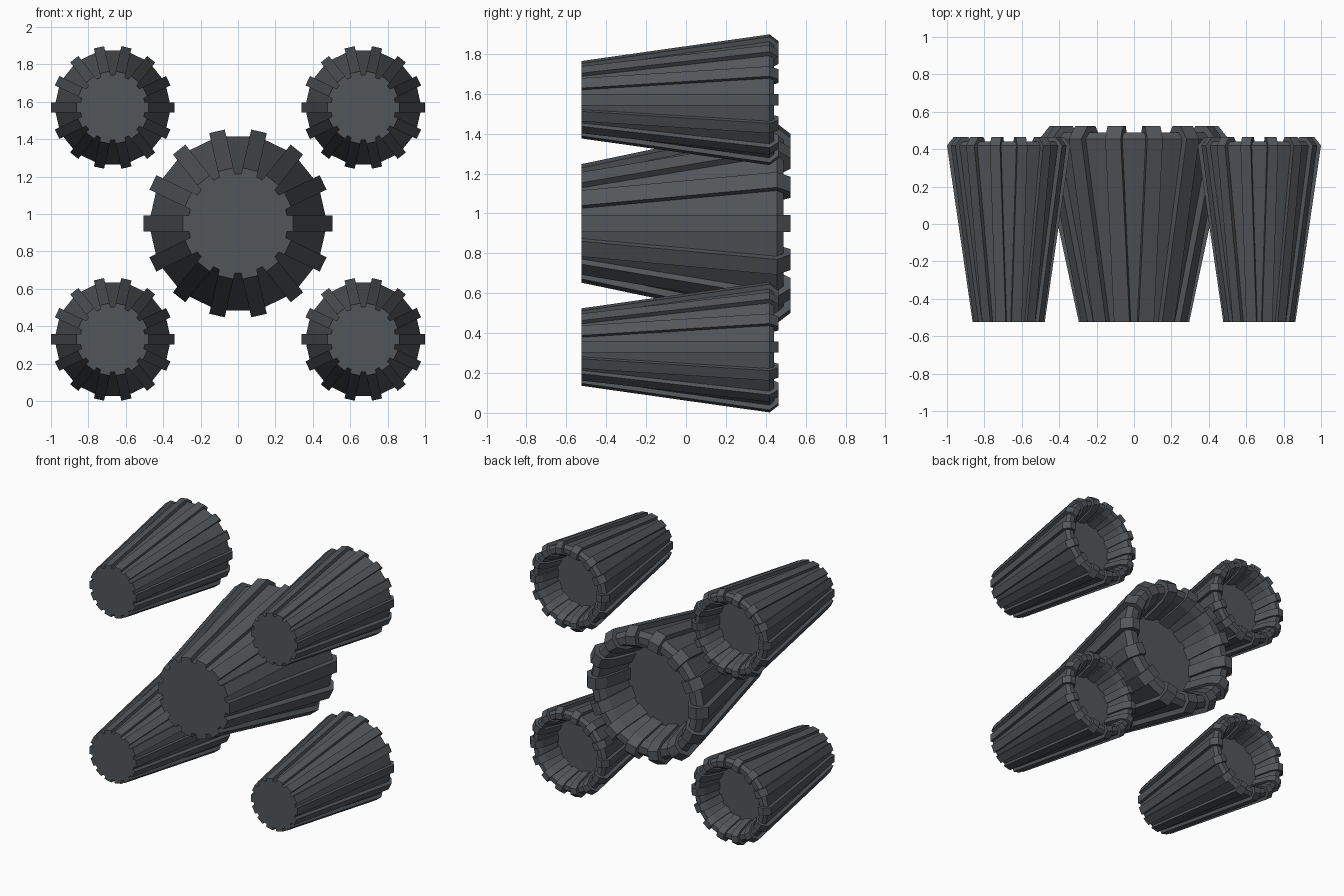
import bpy, bmesh
from math import cos, sin, pi

cube = bpy.data.objects.get("Cube")
if cube:
    bpy.data.objects.remove(cube, do_unlink=True)

RIBS = 14
FRONT = -0.525

grey = bpy.data.materials.new("dark_grey_metal")
grey.use_nodes = True
grey.diffuse_color = (0.085, 0.093, 0.1, 1)
grey.node_tree.nodes["Principled BSDF"].inputs["Base Color"].default_value = grey.diffuse_color


def shell(bm, profile):
    """Faceted cup: (radius, y) profile turned about the y axis, closed by end discs."""
    rings = []
    for r, y in profile:
        r /= cos(pi / RIBS)
        rings.append([bm.verts.new((r * cos(2 * pi * i / RIBS), y, r * sin(2 * pi * i / RIBS)))
                      for i in range(RIBS)])
    for a, b in zip(rings, rings[1:]):
        for i in range(RIBS):
            j = (i + 1) % RIBS
            bm.faces.new((a[i], a[j], b[j], b[i]))
    bm.faces.new(rings[0])
    bm.faces.new(rings[-1])


def rib(bm, profile, width, angle):
    """Flat strip of constant width following a closed (radius, y) profile."""
    c, s = cos(angle), sin(angle)
    sides = [[bm.verts.new((r * c - t * s, y, r * s + t * c)) for r, y in profile]
             for t in (-width / 2, width / 2)]
    n = len(profile)
    for i in range(n):
        j = (i + 1) % n
        bm.faces.new((sides[0][i], sides[0][j], sides[1][j], sides[1][i]))
    bm.faces.new(sides[0])
    bm.faces.new(sides[1])


def nozzle(name, x, z, k, back):
    """Ribbed cone of radial scale k whose ribs end at y = back."""
    bm = bmesh.new()
    floor = back - 0.28 * k
    shell(bm, [(0.265 * k, FRONT), (0.465 * k, back - 0.07 * k), (0.435 * k, back - 0.035 * k),
               (0.385 * k, back - 0.035 * k), (0.36 * k, back - 0.08 * k), (0.31 * k, floor)])
    # Ribs run up the outside, over the rim and down into the cup
    profile = [(0.295 * k, FRONT), (0.505 * k, back - 0.07 * k), (0.45 * k, back),
               (0.385 * k, back), (0.34 * k, back - 0.07 * k), (0.29 * k, floor),
               (0.25 * k, FRONT)]
    profile[-1:] = [(0.32 * k, floor), (0.25 * k, FRONT)]
    for i in range(RIBS):
        rib(bm, profile, 0.085 * k, 2 * pi * i / RIBS)
    bmesh.ops.recalc_face_normals(bm, faces=bm.faces)
    mesh = bpy.data.meshes.new(name)
    bm.to_mesh(mesh)
    bm.free()
    mesh.materials.append(grey)
    obj = bpy.data.objects.new(name, mesh)
    obj.location = (x, 0, z)
    bpy.context.collection.objects.link(obj)


# Large central nozzle and four small ones at the corners
nozzle("main_nozzle", 0, 0.95, 1, 0.525)
for side, x in (("left", 0.67), ("right", -0.67)):
    for level, z in (("lower", 0.33), ("upper", 1.57)):
        nozzle(f"{level}_{side}_nozzle", x, z, 0.653, 0.465)
